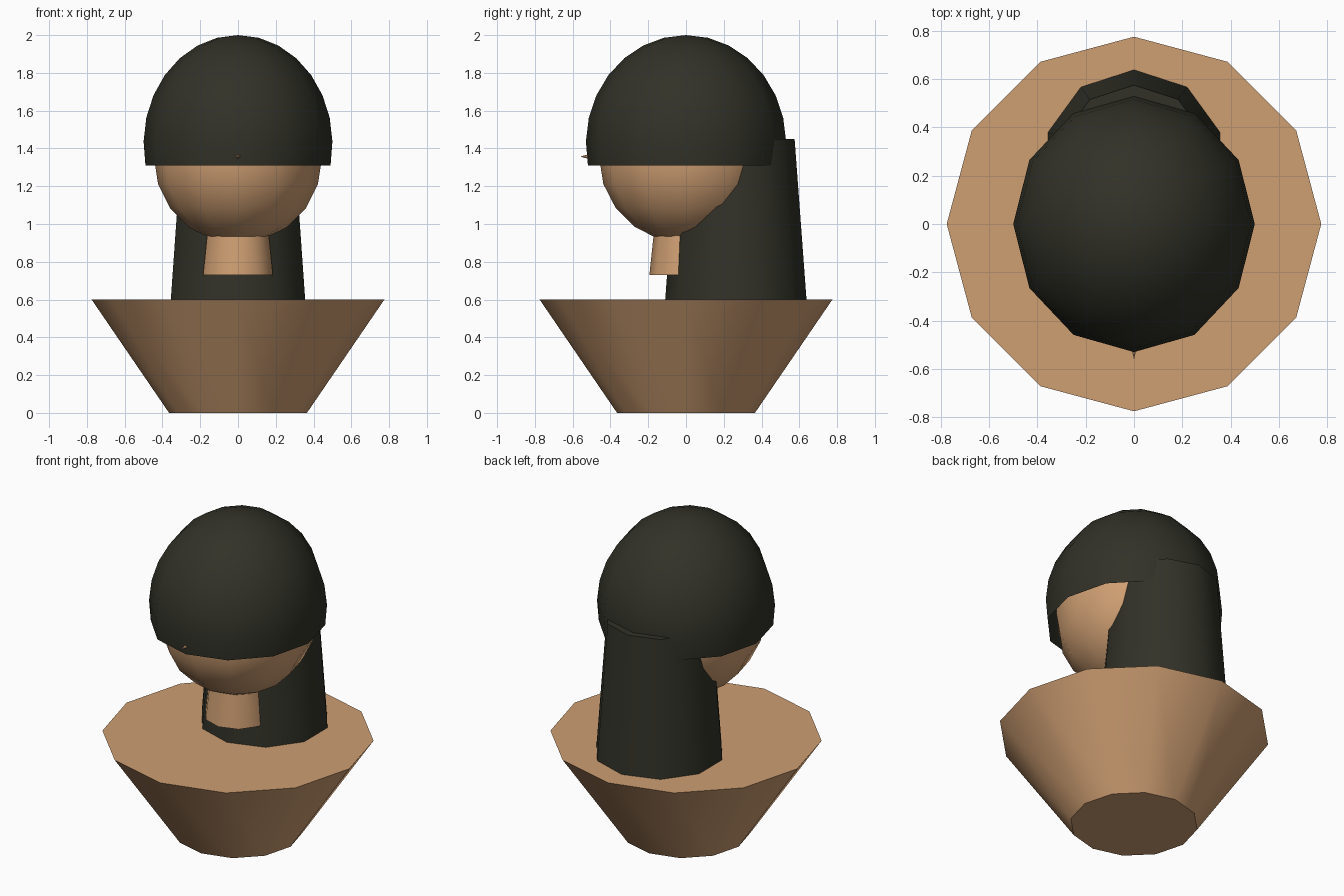
import bpy, bmesh, math
from mathutils import Matrix

if "Cube" in bpy.data.objects:
    bpy.data.objects.remove(bpy.data.objects["Cube"])


def material(name, rgb):
    m = bpy.data.materials.new(name)
    m.diffuse_color = (*rgb, 1)
    m.use_nodes = True
    m.node_tree.nodes["Principled BSDF"].inputs["Base Color"].default_value = m.diffuse_color
    return m


SKIN = material("tan skin", (0.62, 0.345, 0.17))
HAIR = material("dark hair", (0.031, 0.031, 0.021))


def finish(name, bm, mat, loc=(0, 0, 0), scale=(1, 1, 1)):
    """Scale, place, shade smooth with sharp rims, and link the mesh."""
    bmesh.ops.transform(bm, matrix=Matrix.Translation(loc) @ Matrix.Diagonal((*scale, 1)), verts=bm.verts)
    mesh = bpy.data.meshes.new(name)
    bm.to_mesh(mesh)
    bm.free()
    mesh.materials.append(mat)
    for p in mesh.polygons:
        p.use_smooth = True
    mesh.set_sharp_from_angle(angle=math.radians(48))
    obj = bpy.data.objects.new(name, mesh)
    bpy.context.collection.objects.link(obj)


def frustum(name, mat, sides, z0, r0, z1, r1, y=0):
    """Closed tapered cylinder with a vertex at the back (+y)."""
    bm = bmesh.new()
    bmesh.ops.create_cone(bm, cap_ends=True, segments=sides, radius1=r0, radius2=r1, depth=z1 - z0,
                          matrix=Matrix.Translation((0, 0, 0)))
    # create_cone puts its first vertex on the y axis
    finish(name, bm, mat, (0, y, (z0 + z1) / 2))


def dome(name, mat, sides, rings, sweep, loc, scale):
    """Unit sphere from the top pole down to the sweep angle, left open below."""
    bm = bmesh.new()
    pole = bm.verts.new((0, 0, 1))
    prev = None
    for i in range(1, rings + 1):
        t = sweep * i / rings
        ring = [bm.verts.new((math.sin(t) * math.cos(a), math.sin(t) * math.sin(a), math.cos(t)))
                for a in (2 * math.pi * k / sides for k in range(sides))]
        for k in range(sides):
            n = (k + 1) % sides
            if prev:
                bm.faces.new((prev[k], ring[k], ring[n], prev[n]))
            else:
                bm.faces.new((pole, ring[k], ring[n]))
        prev = ring
    finish(name, bm, mat, loc, scale)


# flared shoulders
frustum("bust", SKIN, 12, 0, 0.365, 0.6, 0.775)
# short neck, ending inside the head
frustum("neck", SKIN, 10, 0.73, 0.194, 1.02, 0.163)
# long hair down the back
frustum("back_hair", HAIR, 10, 0.6, 0.374, 1.45, 0.311, y=0.264)
# hair cap: open shell reaching just below its equator
dome("hair_cap", HAIR, 12, 8, math.radians(101.5), (0, 0, 1.425), (0.5, 0.53, 0.575))

# head
bm = bmesh.new()
bmesh.ops.create_uvsphere(bm, u_segments=12, v_segments=10, radius=1)
finish("head", bm, SKIN, (0, 0, 1.352), (0.445, 0.46, 0.455))

# small pointed nose, its tip poking through the fringe
bm = bmesh.new()
bmesh.ops.create_cone(bm, cap_ends=True, segments=6, radius1=0.036, radius2=0, depth=0.13,
                      matrix=Matrix.Rotation(math.pi / 2, 4, 'X'))
finish("nose", bm, SKIN, (0, -0.495, 1.357))
